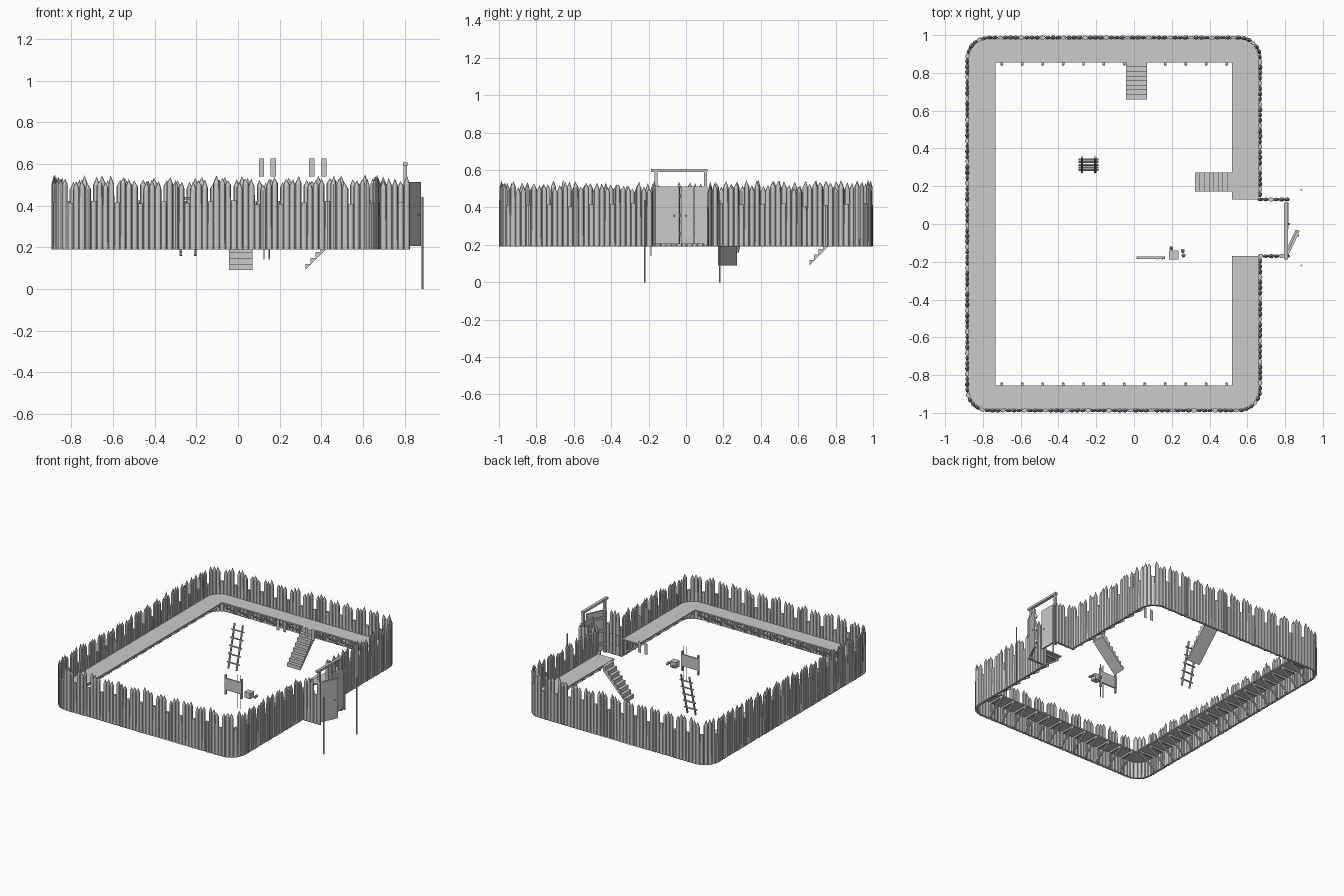
import bpy, bmesh, math, random
from mathutils import Vector, Matrix

if "Cube" in bpy.data.objects:
    bpy.data.objects.remove(bpy.data.objects["Cube"])

random.seed(4)
BASE, DECK = 0.19, 0.325
X0, X1, Y = -0.883, 0.668, 0.987
GATE_X, GY0, GY1 = 0.81, -0.17, 0.13


def finish(bm, name):
    bmesh.ops.recalc_face_normals(bm, faces=bm.faces[:])
    me = bpy.data.meshes.new(name)
    bm.to_mesh(me)
    bm.free()
    ob = bpy.data.objects.new(name, me)
    bpy.context.collection.objects.link(ob)
    return ob


def box(bm, lo, hi, mat=Matrix()):
    lo, hi = Vector(lo), Vector(hi)
    size = Matrix.Diagonal((*(hi - lo), 1))
    bmesh.ops.create_cube(bm, size=1, matrix=mat @ Matrix.Translation((lo + hi) / 2) @ size)


def beam(bm, p, q, w, sides=4):
    p, q = Vector(p), Vector(q)
    rot = (q - p).to_track_quat('Z', 'Y').to_matrix().to_4x4()
    if sides == 4:
        rot = rot @ Matrix.Rotation(math.pi / 4, 4, 'Z')
    bmesh.ops.create_cone(bm, cap_ends=True, segments=sides, radius1=w, radius2=w,
                          depth=(q - p).length, matrix=Matrix.Translation((p + q) / 2) @ rot)


def prism(bm, pts, offset):
    f = bm.faces.new([bm.verts.new(p) for p in pts])
    new = bmesh.ops.extrude_face_region(bm, geom=[f])['geom']
    # keep the starting face as the second cap
    bmesh.ops.translate(bm, verts=[v for v in new if isinstance(v, bmesh.types.BMVert)], vec=offset)


def outline(x0, x1, y, r):
    # rounded rectangle, open at the gate, counter-clockwise from the gate
    pts = [Vector((x1, GY1))]
    for cx, cy, a0 in ((x1 - r, y - r, 0), (x0 + r, y - r, 90), (x0 + r, r - y, 180), (x1 - r, r - y, 270)):
        for k in range(7):
            a = math.radians(a0 + 15 * k)
            pts.append(Vector((cx + r * math.cos(a), cy + r * math.sin(a))))
    return pts + [Vector((x1, GY0))]


def walk(pts, pitch):
    # evenly spaced (position, direction) along a polyline
    total = sum((b - a).length for a, b in zip(pts, pts[1:]))
    step = total / round(total / pitch)
    out, need = [], 0.0
    for a, b in zip(pts, pts[1:]):
        d = b - a
        n = d.length
        while need <= n + 1e-6:
            out.append((a + d * (need / n), d.normalized()))
            need += step
        need -= n
    return out


# palisade of pointed logs, every fourth one cut low
bm = bmesh.new()
path = [Vector((GATE_X, GY1))] + outline(X0, X1, Y, 0.11) + [Vector((GATE_X, GY0))]
for i, (p, t) in enumerate(walk(path, 0.028)):
    n = Vector((-t.y, t.x))
    low = i % 4 == 3
    top = random.uniform(0.405, 0.425) if low else random.uniform(0.475, 0.51)
    a, b = random.uniform(0.0145, 0.017), random.uniform(0.009, 0.012)
    rings = []
    for z, s in ((BASE, 1), (top, 0.95)):
        rings.append([bm.verts.new((*(p + t * a * s * math.cos(k * math.tau / 8)
                                      + n * b * s * math.sin(k * math.tau / 8)), z)) for k in range(8)])
    for k in range(8):
        j = (k + 1) % 8
        bm.faces.new((rings[0][k], rings[0][j], rings[1][j], rings[1][k]))
    bm.faces.new(rings[0])
    if low:
        bm.faces.new(rings[1])
    else:
        tip = bm.verts.new((*(p + t * random.uniform(-0.004, 0.004)), top + random.uniform(0.025, 0.042)))
        for k in range(8):
            bm.faces.new((rings[1][k], rings[1][(k + 1) % 8], tip))
finish(bm, "palisade_logs")

# raised walkway, open at the gate
bm = bmesh.new()
inner = [(0.52, GY0), (0.52, -0.855), (-0.733, -0.855), (-0.733, 0.855), (0.52, 0.855), (0.52, GY1)]
ring = [(v.x, v.y) for v in outline(X0 + 0.008, X1 - 0.008, Y - 0.008, 0.105)] + inner
prism(bm, [(x, y, DECK - 0.01) for x, y in ring], (0, 0, 0.01))
finish(bm, "walkway_deck")

# brackets under the walkway
bm = bmesh.new()
spots = []
for k in range(12):
    x = -0.70 + k * 1.19 / 11
    spots += [((x, Y - 0.015), (0, -1)), ((x, 0.015 - Y), (0, 1))]
for k in range(17):
    y = -0.82 + k * 1.64 / 16
    spots.append(((X0 + 0.015, y), (1, 0)))
    if y < GY0 or y > GY1:
        spots.append(((X1 - 0.015, y), (-1, 0)))
for (x, y), (dx, dy) in spots:
    far = (x + dx * 0.13, y + dy * 0.13)
    beam(bm, (x, y, BASE + 0.005), (x, y, DECK - 0.01), 0.009)
    beam(bm, (x, y, DECK - 0.018), (*far, DECK - 0.018), 0.009)
    beam(bm, (x, y, BASE + 0.025), (*far, DECK - 0.022), 0.008)
finish(bm, "walkway_brackets")


# sawtooth stairs: start, climbing direction, width direction
def stairs(name, start, run, width):
    steps, length, rise = 8, 0.195, DECK - 0.09
    s, r, w = Vector(start), Vector(run), Vector(width)
    prof = [(0, 0)]
    for k in range(steps):
        prof += [(k * length / steps, (k + 1) * rise / steps), ((k + 1) * length / steps, (k + 1) * rise / steps)]
    prof.append((length, rise * (1 - 1.3 / steps)))
    b = bmesh.new()
    prism(b, [s + r * u + Vector((0, 0, v)) for u, v in prof], w)
    finish(b, name)


stairs("back_stairs", (-0.043, 0.66, 0.09), (0, 1, 0), (0.113, 0, 0))
stairs("side_stairs", (0.323, 0.172, 0.09), (1, 0, 0), (0, 0.1, 0))

# gate posts and lintel
bm = bmesh.new()
for y in (-0.16, 0.103):
    box(bm, (0.795, y - 0.008, BASE), (0.812, y + 0.008, 0.592))
box(bm, (0.793, -0.187, 0.59), (0.814, 0.115, 0.606))
finish(bm, "gate_frame")


# gate leaves with cross battens on the inner face
def leaf(name, hinge, angle, side):
    m = Matrix.Translation(hinge) @ Matrix.Rotation(math.radians(angle), 4, 'Z')
    b = bmesh.new()
    ys = (0, 0.14 * side)
    for k in range(4):
        y = sorted((0.0355 * k * side, (0.0355 * k + 0.035) * side))
        box(b, (0, y[0], 0.205), (0.014, y[1], 0.512), m)
    for z in (0.25, 0.35, 0.45):
        box(b, (-0.009, min(ys), z), (0.001, max(ys), z + 0.018), m)
    bmesh.ops.create_uvsphere(b, u_segments=8, v_segments=6, radius=0.005,
                              matrix=m @ Matrix.Translation((0.016, 0.115 * side, 0.355)))
    finish(b, name)


leaf("closed_gate_leaf", (0.805, 0.115, 0), 0, -1)
leaf("open_gate_leaf", (0.805, -0.16, 0), -25, 1)

# free-standing poles outside the gate
for name, y in (("left_pole", -0.22), ("right_pole", 0.18)):
    bm = bmesh.new()
    beam(bm, (0.886, y, 0), (0.886, y, 0.44), 0.0045, 8)
    finish(bm, name)

# leaning ladder
bm = bmesh.new()
foot, head = Vector((0, 0.275, 0.16)), Vector((0, 0.352, 0.48))
for x in (-0.275, -0.205):
    beam(bm, foot + Vector((x, 0, 0)), head + Vector((x, 0, 0)), 0.007, 6)
for k in range(5):
    c = foot.lerp(head, 0.14 + 0.18 * k)
    beam(bm, c + Vector((-0.293, 0, 0)), c + Vector((-0.187, 0, 0)), 0.006, 6)
finish(bm, "ladder")

# thin hanging panels
bm = bmesh.new()
for x in (0.1, 0.157, 0.342, 0.4):
    bm.faces.new([bm.verts.new((x + u, 0.325, z)) for u, z in ((0, 0.54), (0.026, 0.54), (0.026, 0.625), (0, 0.625))])
finish(bm, "thin_panels")

# rack board with upright rods
bm = bmesh.new()
box(bm, (0.012, -0.184, 0.25), (0.165, -0.173, 0.34))
for x in (0.02, 0.155):
    box(bm, (x - 0.006, -0.186, 0.215), (x + 0.006, -0.171, 0.365))
for x in (0.125, 0.15):
    beam(bm, (x, -0.187, 0.14), (x, -0.187, 0.4), 0.003, 6)
finish(bm, "rack")

# crate and loose round goods
bm = bmesh.new()
box(bm, (0.185, -0.187, 0.235), (0.235, -0.14, 0.28))
finish(bm, "crate")
bm = bmesh.new()
for x, y in ((0.198, -0.128), (0.258, -0.142), (0.262, -0.166)):
    bmesh.ops.create_icosphere(bm, subdivisions=1, radius=0.012, matrix=Matrix.Translation((x, y, 0.25)))
finish(bm, "round_goods")
